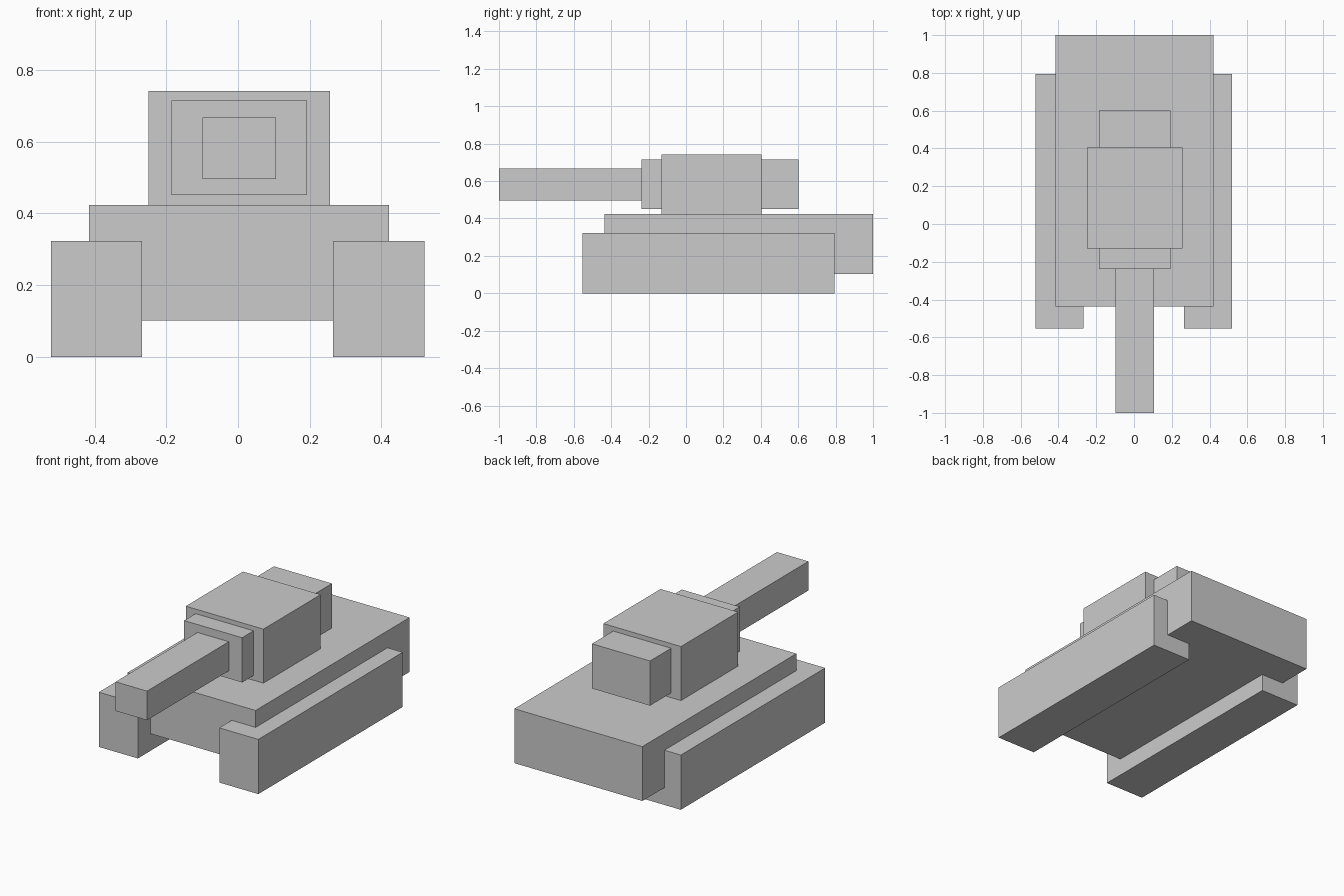
import bpy
import bmesh
from mathutils import Vector

if "Cube" in bpy.data.objects:
    bpy.data.objects.remove(bpy.data.objects["Cube"])


def box(name, lo, hi):
    """Axis-aligned box between two opposite corners."""
    lo, hi = Vector(lo), Vector(hi)
    mesh = bpy.data.meshes.new(name)
    bm = bmesh.new()
    bmesh.ops.create_cube(bm, size=1)
    bmesh.ops.scale(bm, vec=hi - lo, verts=bm.verts)
    bm.to_mesh(mesh)
    bm.free()
    obj = bpy.data.objects.new(name, mesh)
    obj.location = (lo + hi) / 2
    bpy.context.collection.objects.link(obj)
    return obj


# Hull, overhanging the tracks at the rear
box("hull", (-0.415, -0.437, 0.102), (0.421, 1.0, 0.423))

# Tracks on both sides
for side, x0, x1 in (("left", -0.522, -0.267), ("right", 0.265, 0.52)):
    box(side + "_track", (x0, -0.553, 0), (x1, 0.794, 0.323))

# Turret, with a narrower block showing at front (mantlet) and back (bustle)
box("turret", (-0.25, -0.13, 0.423), (0.257, 0.404, 0.742))
box("mantlet", (-0.186, -0.237, 0.451), (0.193, -0.13, 0.715))
box("turret_bustle", (-0.186, 0.404, 0.451), (0.193, 0.601, 0.715))

# Gun barrel
box("gun_barrel", (-0.099, -1.0, 0.496), (0.106, -0.237, 0.668))
